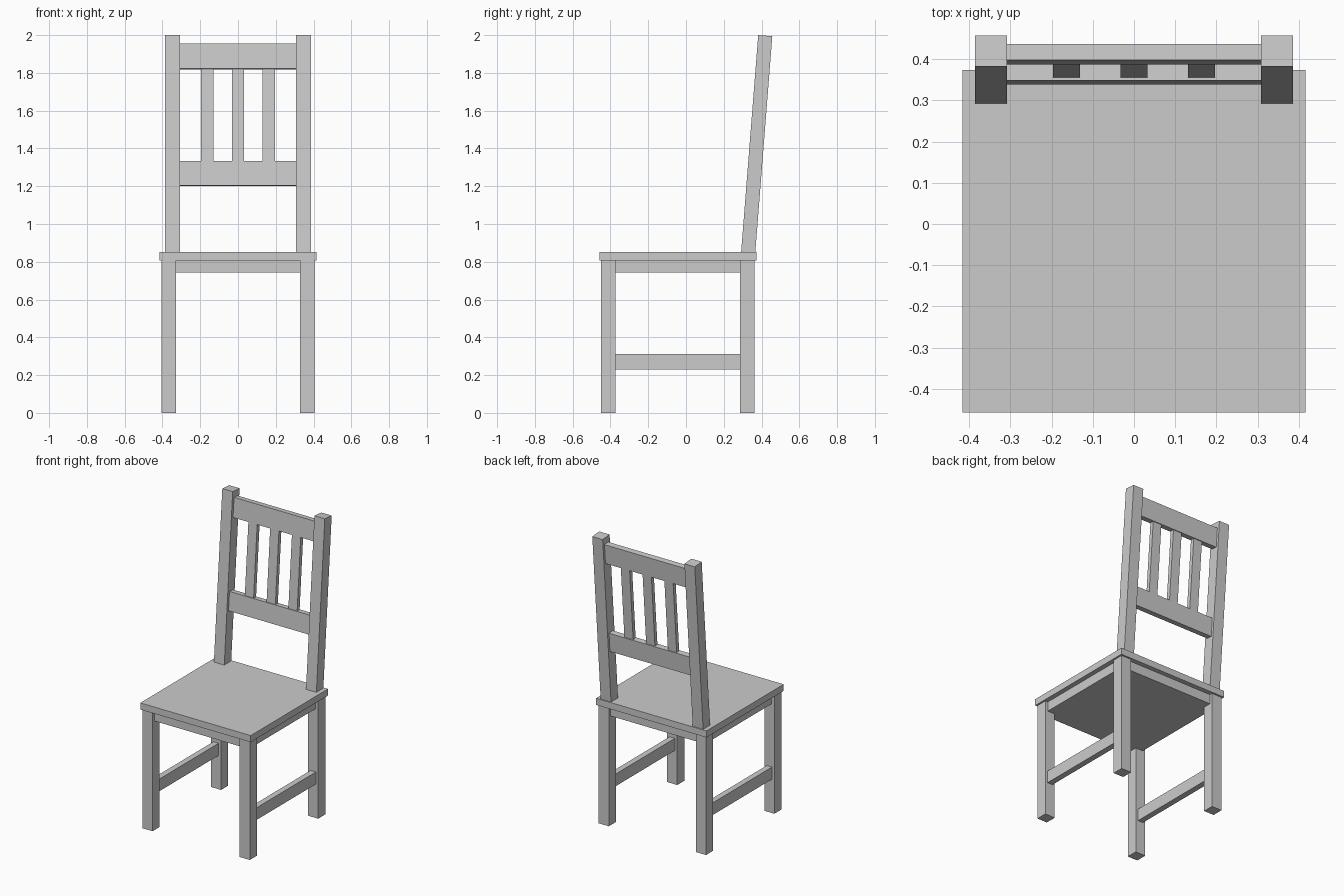
import bpy
from mathutils import Vector, Matrix

if "Cube" in bpy.data.objects:
    bpy.data.objects.remove(bpy.data.objects["Cube"])

SLOPE = 0.0787          # backward lean of the backrest (dy / dz)
SEAT_TOP = 0.853


def box(name, x, y, z):
    """Axis-aligned box from (min, max) ranges."""
    bpy.ops.mesh.primitive_cube_add(size=1)
    ob = bpy.context.object
    ob.name = name
    ob.data.transform(Matrix.LocRotScale(
        Vector([(a + b) / 2 for a, b in (x, y, z)]), None,
        Vector([b - a for a, b in (x, y, z)])))
    return ob


def leaning_box(name, x, inset, depth, z, flat_bottom=False):
    """Box that follows the lean; ends stay square to the lean."""
    ob = box(name, x, (0, depth), z)
    for v in ob.data.vertices:
        d = v.co.y
        if not (flat_bottom and v.co.z < (z[0] + z[1]) / 2):
            v.co.z -= d * SLOPE
        v.co.y = 0.292 + inset + d + (v.co.z - SEAT_TOP) * SLOPE
    return ob


# Seat board and the solid frame block beneath it
box("seat", (-0.416, 0.416), (-0.457, 0.374), (0.808, SEAT_TOP))
box("seat_frame", (-0.384, 0.384), (-0.431, 0.342), (0.743, 0.808))

# Legs, side stretchers and back posts
for side, s in (("left", -1), ("right", 1)):
    def span(a, b):
        return tuple(sorted((s * a, s * b)))
    box(f"{side}_front_leg", span(0.328, 0.404), (-0.45, -0.374), (0, 0.808))
    box(f"{side}_back_leg", span(0.328, 0.404), (0.286, 0.362), (0, 0.808))
    box(f"{side}_stretcher", span(0.346, 0.386), (-0.374, 0.286), (0.23, 0.313))
    leaning_box(f"{side}_back_post", span(0.308, 0.386), 0, 0.075,
                (SEAT_TOP, 2.0), flat_bottom=True)

# Backrest rails
leaning_box("top_rail", (-0.308, 0.308), 0.0185, 0.04, (1.822, 1.955))
leaning_box("lower_rail", (-0.308, 0.308), 0.0185, 0.04, (1.205, 1.333))

# Backrest slats
for i in (-1, 0, 1):
    cx = 0.164 * i
    leaning_box(f"back_slat_{i + 2}", (cx - 0.033, cx + 0.033), 0.025, 0.027,
                (1.332, 1.824))
